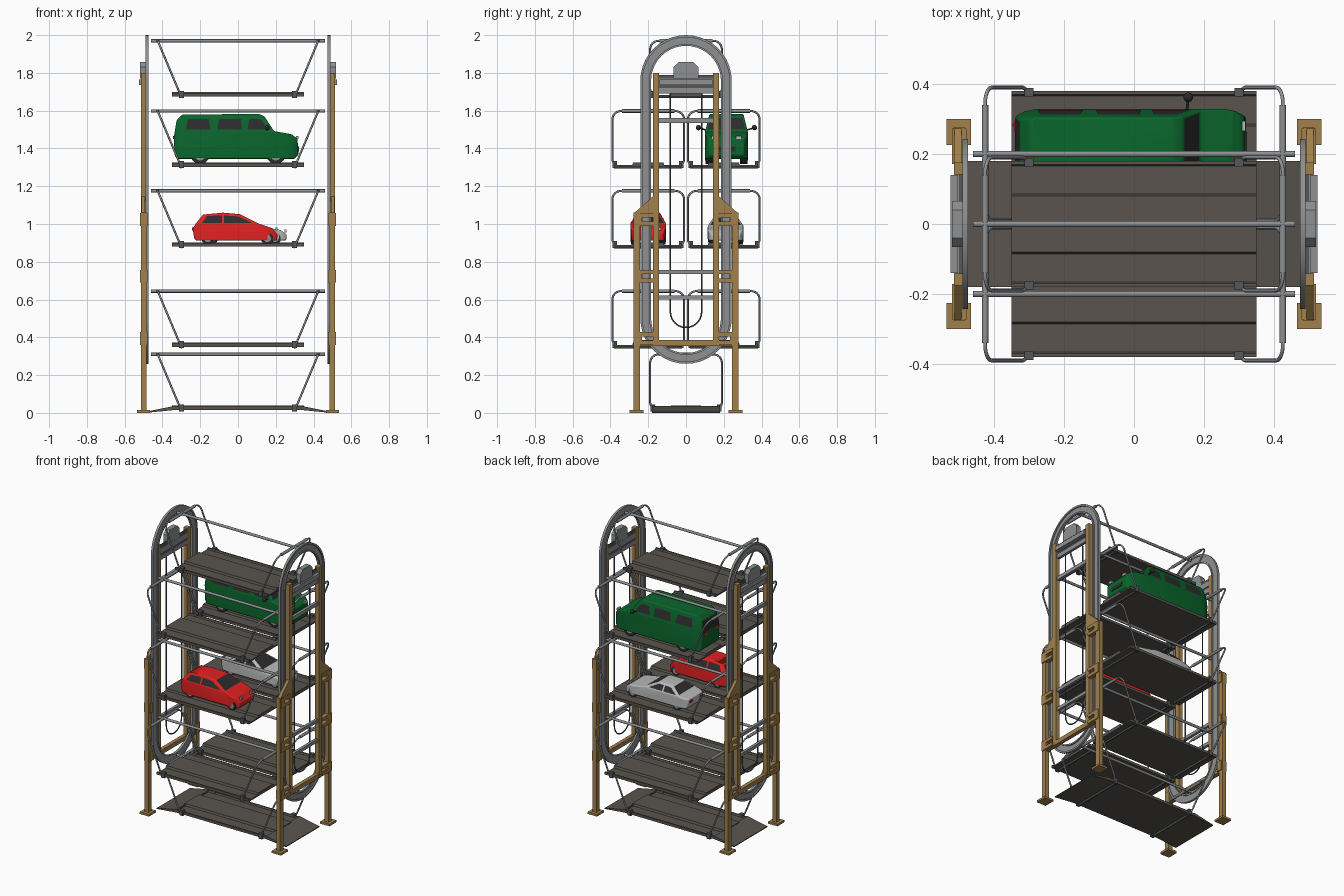
import bpy, bmesh, math
from mathutils import Matrix, Vector

cube = bpy.data.objects.get("Cube")
if cube:
    bpy.data.objects.remove(cube)


def material(name, r, g, b):
    m = bpy.data.materials.new(name)
    m.use_nodes = True
    m.diffuse_color = (r, g, b, 1)
    m.node_tree.nodes["Principled BSDF"].inputs["Base Color"].default_value = (r, g, b, 1)
    return m


DECK = material("dark deck", .10, .088, .075)
TAN = material("tan frame", .36, .22, .075)
STEEL = material("grey steel", .27, .28, .29)
DARK = material("dark steel", .09, .095, .10)
GREEN = material("green paint", .003, .13, .025)
RED = material("red paint", .75, .015, .015)
SILVER = material("silver paint", .48, .49, .49)
BLACK = material("black glass", .025, .025, .027)


def finish(name, bm, *mats, smooth=False):
    bmesh.ops.recalc_face_normals(bm, faces=bm.faces)
    me = bpy.data.meshes.new(name)
    bm.to_mesh(me)
    bm.free()
    for m in mats:
        me.materials.append(m)
    if smooth:
        me.shade_smooth()
        me.set_sharp_from_angle(angle=math.radians(35))
    ob = bpy.data.objects.new(name, me)
    bpy.context.collection.objects.link(ob)
    return ob


def box(name, mat, x0, x1, y0, y1, z0, z1):
    bm = bmesh.new()
    bmesh.ops.create_cube(bm, size=1)
    for v in bm.verts:
        v.co = ((x0 + x1) / 2 + v.co.x * (x1 - x0), (y0 + y1) / 2 + v.co.y * (y1 - y0),
                (z0 + z1) / 2 + v.co.z * (z1 - z0))
    return finish(name, bm, mat)


def prism(name, mat, yz, x0, x1):
    """Extrude a (y, z) outline along x."""
    bm = bmesh.new()
    face = bm.faces.new([bm.verts.new((x0, y, z)) for y, z in yz])
    new = bmesh.ops.extrude_face_region(bm, geom=[face])["geom"]
    bmesh.ops.translate(bm, vec=(x1 - x0, 0, 0), verts=[v for v in new if isinstance(v, bmesh.types.BMVert)])
    return finish(name, bm, mat)


def tube(name, mat, pts, r, cyclic=False):
    cu = bpy.data.curves.new(name, 'CURVE')
    cu.dimensions = '3D'
    cu.bevel_depth, cu.bevel_resolution, cu.use_fill_caps = r, 2, True
    sp = cu.splines.new('POLY')
    sp.points.add(len(pts) - 1)
    for p, co in zip(sp.points, pts):
        p.co = (*co, 1)
    sp.use_cyclic_u = cyclic
    cu.materials.append(mat)
    ob = bpy.data.objects.new(name, cu)
    bpy.context.collection.objects.link(ob)


def rounded(hy, z0, z1, r, n=6):
    """Rounded rectangle outline as (y, z) points."""
    pts = []
    for k, (cy, cz) in enumerate([(hy - r, z1 - r), (r - hy, z1 - r), (r - hy, z0 + r), (hy - r, z0 + r)]):
        for i in range(n + 1):
            a = (k + i / n) * math.pi / 2
            pts.append((cy + r * math.cos(a), cz + r * math.sin(a)))
    return pts


def track(name, r0, r1, x0, x1):
    """Stadium-shaped band between two radii."""
    bm = bmesh.new()
    loops = [[bm.verts.new((x, y, z)) for y, z in rounded(r, .502 - r, 1.758 + r, r - .0005, 10)]
             for r, x in ((r0, x0), (r1, x0), (r1, x1), (r0, x1))]
    n = len(loops[0])
    for k in range(4):
        a, b = loops[k], loops[(k + 1) % 4]
        for i in range(n):
            bm.faces.new((a[i], a[(i + 1) % n], b[(i + 1) % n], b[i]))
    finish(name, bm, STEEL, smooth=True)


# End frames, one on each side
for s, side in ((1, "left"), (-1, "right")):
    def part(name, mat, xa, xb, *rest):
        box(f"{side}_{name}", mat, min(s * xa, s * xb), max(s * xa, s * xb), *rest)

    track(side + "_track_web", .185, .242, s * .478, s * .482)
    track(side + "_track_outer_flange", .230, .242, s * .474, s * .490)
    track(side + "_track_inner_flange", .185, .195, s * .474, s * .490)
    for t, end in ((1, "back"), (-1, "front")):
        def span(a, b):
            return sorted((t * a, t * b))
        part(end + "_leg", TAN, .484, .514, *span(.243, .277), 0, 1.06)
        part(end + "_foot", TAN, .465, .535, *span(.225, .30), 0, .014)
        part(end + "_post", TAN, .484, .514, *span(.142, .176), .355, 1.80)
        for z in (.36, .69, .99):
            part(end + "_bracket", TAN, .490, .520, *span(.172, .272), z, z + .022)
            part(end + "_bracket_top", TAN, .490, .520, *span(.172, .272), z + .045, z + .067)
            part(end + "_bracket_pad", TAN, .478, .520, *span(.232, .272), z, z + .067)
        prism(f"{side}_{end}_gusset", TAN, [(t * y, z) for y, z in ((.172, 1.04), (.272, 1.04), (.272, 1.06), (.172, 1.15))],
              s * .492, s * .512)
    part("bottom_beam", TAN, .486, .512, -.26, .26, .355, .385)
    for z, h in ((.60, .022), (.735, .022), (1.535, .025), (1.69, .03), (1.735, .035)):
        part("cross_beam", STEEL, .486, .505, -.145, .145, z, z + h)
    part("drive_panel", STEEL, .503, .524, -.14, .14, 1.735, 1.765)
    part("drive_backplate", DARK, .490, .498, -.142, .142, 1.69, 1.79)
    prism(side + "_motor", STEEL, [(-.065, 1.77), (.065, 1.77), (.065, 1.83), (.04, 1.857), (-.04, 1.857), (-.065, 1.83)],
          s * .487, s * .52)
    loop = [(s * .485, .083, 1.69)]
    loop += [(s * .485, .083 * math.cos(a * math.pi / 12), .535 - .083 * math.sin(a * math.pi / 12)) for a in range(13)]
    tube(side + "_drive_cable", DARK, loop + [(s * .485, -.083, 1.69)], .004)

# Hanging carriers: bar, deck and two slanted hoops each
half = [(.18, -.277), (.17, -.277), (.165, -.286), (.085, -.286), (.08, -.272)]
under = [(-.18, -.295), (.18, -.295)]
for cy, zb in [(0, .31), (0, 1.97)] + [(y, z) for y in (-.2, .2) for z in (.645, 1.175, 1.598)]:
    tube("carrier_bar", STEEL, [(-.46, cy, zb), (.46, cy, zb)], .009)
    outline = half + [(-y, z) for y, z in reversed(half)] + under
    prism("carrier_deck", DECK, [(cy + y, zb + z) for y, z in outline], -.35, .35)
    for s in (-1, 1):
        def slant(y, z):
            return (s * (.425 + z * .42), cy + y, zb + z)
        tube("carrier_hoop", STEEL, [slant(y, z) for y, z in rounded(.19, -.298, 0, .045)], .0055, True)
        tube("hoop_sleeve", STEEL, [slant(-.14, 0), slant(.14, 0)], .0095)
        tube("deck_crossbar", DARK, [slant(-.18, -.296), slant(.18, -.296)], .008)
        for t in (-1, 1):
            box("hoop_clamp", DARK, s * .30 - .013, s * .30 + .013, cy + t * .176 - .012, cy + t * .176 + .012,
                zb - .302, zb - .265)

# Entry ramps on the lowest deck
for s in (-1, 1):
    bm = bmesh.new()
    bmesh.ops.create_cube(bm, size=1)
    for v in bm.verts:
        inner = v.co.x < 0
        top = v.co.z > 0
        z = (.036 if top else .015) if inner else (.006 if top else 0)
        v.co = (s * (.34 if inner else .49), v.co.y * .36, z)
    finish("entry_ramp", bm, DECK)


def car(name, paint, cy, w, belt, taper, profile, glass, windows, wheels, r, ground):
    xs = [p[0] for p in profile]
    xa, xb = min(xs), max(xs)

    def hw(x, z):
        end = max(0, 1 - min(x - xa, xb - x) / .06)
        return w * (1 - .2 * end * end) - max(0, z - belt) * taper

    # Body shell, cut at the belt line and near the ends, then shaped in width
    bm = bmesh.new()
    rows = [[bm.verts.new((x, t, z)) for x, z in profile] for t in (-1, 1)]
    n = len(profile)
    for row in rows:
        bm.faces.new(row)
    panes = []
    for i in range(n):
        j = (i + 1) % n
        f = bm.faces.new((rows[0][i], rows[0][j], rows[1][j], rows[1][i]))
        f.material_index = 2 if i in glass else 0
    cuts = [((0, 0, belt), (0, 0, 1))] + [((x, 0, 0), (1, 0, 0)) for x in (xa + .03, xa + .06, xb - .06, xb - .03)]
    for co, no in cuts:
        bmesh.ops.bisect_plane(bm, geom=bm.verts[:] + bm.edges[:] + bm.faces[:], dist=.002, plane_co=co, plane_no=no)
    for v in bm.verts:
        v.co.y = cy + v.co.y * hw(v.co.x, v.co.z)
    panes = [f for f in bm.faces if f.material_index == 2]
    for f in bm.faces:
        f.material_index = 0
    bmesh.ops.recalc_face_normals(bm, faces=bm.faces)
    bmesh.ops.inset_region(bm, faces=panes, thickness=.009, use_even_offset=True)
    for f in panes:
        f.material_index = 1
    body = finish(name + "_body", bm, paint, BLACK, smooth=True)
    bev = body.modifiers.new("soft edges", 'BEVEL')
    bev.width, bev.segments, bev.angle_limit = .008, 3, math.radians(25)

    # Side windows and wheels on both sides
    for t in (-1, 1):
        bm = bmesh.new()
        for win in windows:
            bm.faces.new([bm.verts.new((x, cy + t * (hw(x, z) + .0015), z)) for x, z in win])
        finish(name + "_side_windows", bm, BLACK)
        for x in wheels:
            for label, mat, rad, off, wide in (("arch", BLACK, r * 1.15, -.014, .032), ("tyre", BLACK, r, -.006, .03),
                                               ("hub", STEEL, r * .6, -.004, .03)):
                bm = bmesh.new()
                place = Matrix.Translation((x, cy + t * (w + off - .012), ground + r)) @ Matrix.Rotation(math.pi / 2, 4, 'X')
                if label == "arch":
                    place = Matrix.Translation((0, 0, r * .17)) @ place
                bmesh.ops.create_cone(bm, cap_ends=True, segments=20, radius1=rad, radius2=rad, depth=wide, matrix=place)
                finish(f"{name}_{label}", bm, mat, smooth=True)
        # Lamps
        y0, y1 = sorted((cy + t * w * .45, cy + t * w * .7))
        zl = belt - .035
        box(name + "_headlight", SILVER, xb - .012, xb - .001, y0, y1, zl, zl + .016)
        box(name + "_tail_light", RED, xa - .003, xa + .012, y0, y1, zl, zl + .016)


car("van", GREEN, .214, .114, 1.485, .25,
    [(-.335, 1.36), (-.34, 1.46), (-.325, 1.55), (-.295, 1.58), (.115, 1.582), (.14, 1.57), (.19, 1.492), (.285, 1.475),
     (.315, 1.45), (.32, 1.365), (.30, 1.345), (-.32, 1.345)], (1, 5),
    [[(a, 1.5), (a + .01, 1.555), (b, 1.555), (c, 1.5)] for a, b, c in ((-.275, -.155, -.145), (-.11, .015, .02), (.05, .12, .16))],
    (-.2, .2), .046, 1.318)
for t in (-1, 1):
    bm = bmesh.new()
    bmesh.ops.create_uvsphere(bm, u_segments=10, v_segments=8, radius=.014, matrix=Matrix.Translation((.155, .214 + t * .148, 1.51)))
    finish("van_mirror", bm, BLACK, smooth=True)
    tube("van_mirror_arm", BLACK, [(.15, .214 + t * .10, 1.495), (.155, .214 + t * .148, 1.51)], .004)
box("van_grille", BLACK, .312, .322, .165, .263, 1.385, 1.41)

car("hatchback", RED, -.2, .095, 1.0, .55,
    [(-.232, .925), (-.24, .975), (-.225, 1.0), (-.185, 1.05), (-.08, 1.06), (.01, 1.052), (.11, 1.002), (.18, .978),
     (.21, .945), (.205, .912), (-.22, .912)], (2, 5),
    [[(-.19, 1.006), (-.165, 1.042), (-.085, 1.046), (-.085, 1.006)], [(-.075, 1.006), (-.075, 1.046), (0, 1.04), (.075, 1.006)]],
    (-.16, .155), .032, .892)

car("sedan", SILVER, .21, .095, .99, .7,
    [(-.215, .925), (-.225, .98), (-.16, .99), (-.09, 1.034), (.01, 1.036), (.105, .99), (.225, .968), (.258, .945),
     (.255, .912), (-.205, .912)], (2, 4),
    [[(-.135, .994), (-.085, 1.024), (-.04, 1.026), (-.04, .994)], [(-.03, .994), (-.03, 1.026), (.008, 1.026), (.07, .994)]],
    (-.14, .195), .031, .892)
